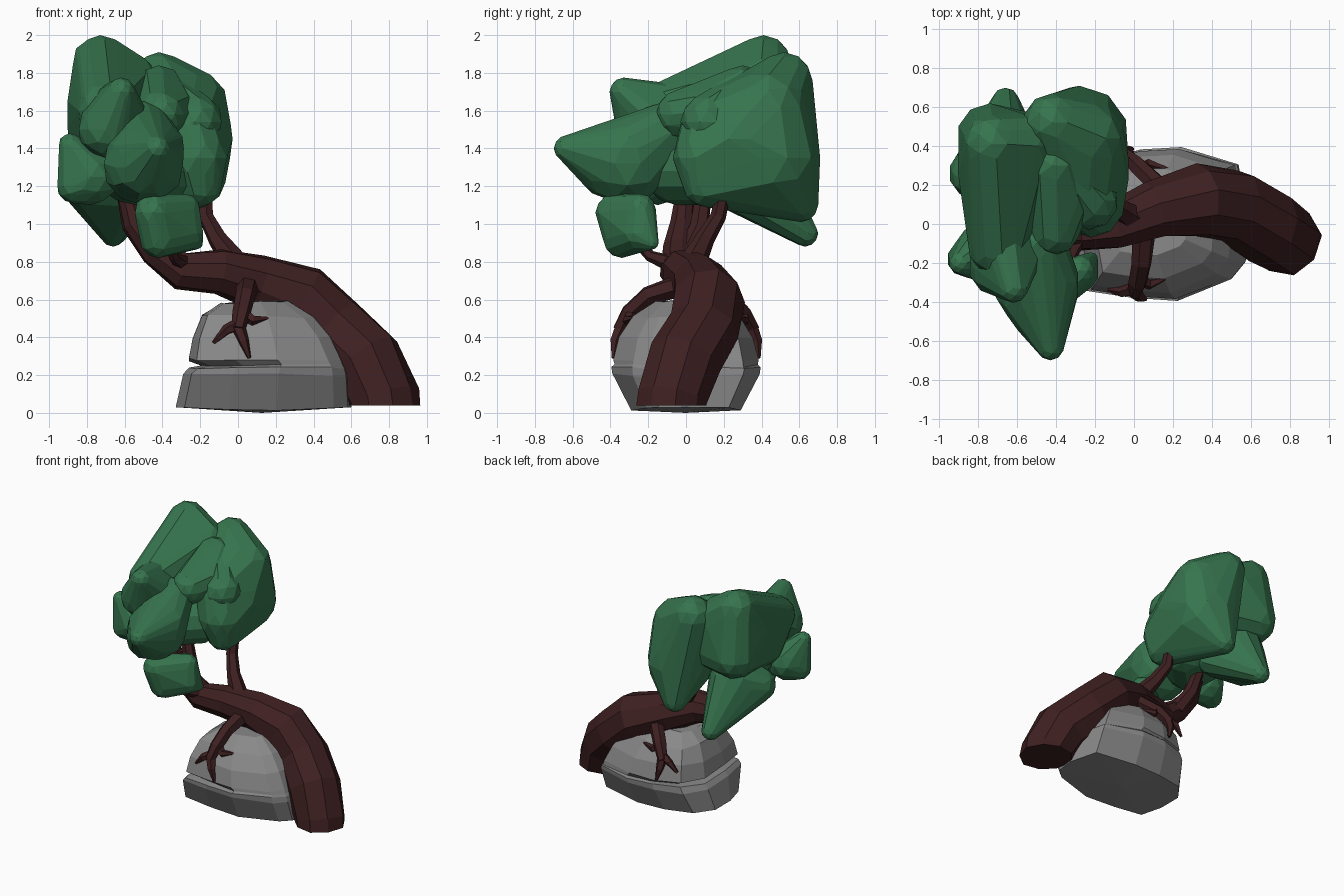
import bpy
import bmesh
import math
import random
from mathutils import Vector

random.seed(4)

default = bpy.data.objects.get("Cube")
if default:
    bpy.data.objects.remove(default, do_unlink=True)


def material(name, colour):
    mat = bpy.data.materials.new(name)
    mat.use_nodes = True
    rgba = (*colour, 1)
    mat.diffuse_color = rgba
    mat.node_tree.nodes["Principled BSDF"].inputs["Base Color"].default_value = rgba
    return mat


LEAF = material("leaf green", (.037, .175, .076))
BARK = material("dark bark", (.048, .014, .015))
STONE = material("grey stone", (.25, .25, .25))


def finish(name, bm, mat):
    bmesh.ops.recalc_face_normals(bm, faces=bm.faces)
    mesh = bpy.data.meshes.new(name)
    bm.to_mesh(mesh)
    bm.free()
    mesh.materials.append(mat)
    obj = bpy.data.objects.new(name, mesh)
    bpy.context.collection.objects.link(obj)


def loft(bm, rings):
    """Skin a list of equally long vertex rings and cap both ends."""
    for low, high in zip(rings, rings[1:]):
        for i in range(len(low)):
            j = (i + 1) % len(low)
            bm.faces.new((low[i], low[j], high[j], high[i]))
    bm.faces.new(rings[0][::-1])
    bm.faces.new(rings[-1])


def limb(name, path, radii, sides=6, cut=None):
    """Tapered faceted tube along a path, optionally sliced flat at a height."""
    bm = bmesh.new()
    pts = [Vector(p) for p in path]
    rings = []
    tangent = (pts[1] - pts[0]).normalized()
    side = tangent.orthogonal().normalized()
    for i, (p, r) in enumerate(zip(pts, radii)):
        ahead = pts[min(i + 1, len(pts) - 1)] - pts[max(i - 1, 0)]
        ahead.normalize()
        side = tangent.rotation_difference(ahead) @ side
        tangent = ahead
        other = tangent.cross(side)
        ring = []
        for k in range(sides):
            a = math.tau * k / sides
            rr = r * random.uniform(.96, 1.06)
            ring.append(bm.verts.new(p + rr * (math.cos(a) * side + math.sin(a) * other)))
        rings.append(ring)
    loft(bm, rings)
    if cut is not None:
        geom = bm.verts[:] + bm.edges[:] + bm.faces[:]
        bmesh.ops.bisect_plane(bm, geom=geom, plane_co=(0, 0, cut),
                               plane_no=(0, 0, 1), clear_inner=True)
        bmesh.ops.holes_fill(bm, edges=[e for e in bm.edges if e.is_boundary])
    finish(name, bm, BARK)


def unit_ball():
    bm = bmesh.new()
    bmesh.ops.create_icosphere(bm, subdivisions=2, radius=1)
    points = [v.co.copy() for v in bm.verts]
    bm.free()
    return points


BALL = unit_ball()


def foliage(name, *balls):
    """Taut faceted skin stretched around balls given as x, y, z, radius."""
    bm = bmesh.new()
    for *centre, radius in balls:
        for d in BALL:
            bm.verts.new(Vector(centre) + d * radius)
    bmesh.ops.convex_hull(bm, input=bm.verts[:])
    bmesh.ops.delete(bm, geom=[v for v in bm.verts if not v.link_faces], context="VERTS")
    finish(name, bm, LEAF)


# Boulder: blocky strata with a crack that fades away from the left end
def boulder():
    bm = bmesh.new()
    outline = [(1, 0), (.96, -.5), (.8, -.72), (.15, -1), (-.4, -.96), (-.9, -.88),
               (-1, -.3), (-1, .35), (-.78, .8), (-.3, .97), (.2, 1), (.88, .78)]
    strata = [  # height, left x, right x, half depth, crack depth
        (.03, -.33, .6, .29, 0), (.2, -.29, .59, .39, 0), (.24, -.26, .58, .395, 0),
        (.25, -.26, .57, .39, .05), (.28, -.26, .56, .385, 0), (.4, -.24, .5, .355, 0),
        (.51, -.19, .41, .28, 0), (.585, -.09, .27, .16, 0)]
    rings = []
    for z, left, right, depth, crack in strata:
        ring = []
        for u, v in outline:
            x = (left + right) / 2 + u * (right - left) / 2
            inset = crack * max(0, .4 - u)
            lift = random.uniform(-.01, .01)
            if z == strata[0][0]:
                lift = .02 * abs(u) - .02
            ring.append(bm.verts.new((x + inset, v * (depth - inset), z + lift)))
        rings.append(ring)
    loft(bm, rings)
    # shallow point under the base
    base = min(bm.faces, key=lambda f: f.calc_center_median().z)
    hub = bmesh.ops.poke(bm, faces=[base])["verts"][0]
    hub.co.z = 0
    finish("boulder", bm, STONE)


boulder()

# Leaning trunk and its branches
limb("trunk",
     [(.79, -.09, -.12), (.765, -.07, .08), (.68, -.01, .28), (.51, .09, .44),
      (.34, .12, .6), (.1, .07, .69), (-.1, -.01, .75), (-.3, -.04, .755),
      (-.44, -.04, .86), (-.55, -.02, 1), (-.6, 0, 1.2)],
     [.19, .19, .2, .195, .185, .145, .12, .1, .085, .065, .05], sides=9, cut=.04)
limb("back_branch",
     [(-.02, .04, .8), (-.11, .1, .92), (-.17, .17, 1.04), (-.17, .21, 1.22)],
     [.07, .05, .042, .035])
limb("front_branch",
     [(-.28, -.05, .78), (-.34, -.19, .83), (-.38, -.3, .95)], [.05, .03, .025])
limb("upper_branch",
     [(-.4, 0, .83), (-.48, .07, .98), (-.54, .1, 1.2)], [.06, .05, .04])


# Clawed roots gripping the boulder on both sides
def root(label, side, lean):
    def place(path):
        return [(x + lean * (.3 - y), side * y, z) for x, y, z in path]
    limb(label + "_root", place([(.05, .04, .67), (.04, .2, .62), (.02, .3, .53),
                                 (0, .355, .44)]), [.06, .052, .048, .037])
    claws = {
        "outer": [(.01, .33, .47), (-.06, .35, .44), (-.13, .34, .37)],
        "lower": [(0, .34, .46), (.03, .375, .38), (.06, .385, .29)],
        "inner": [(.02, .28, .53), (.08, .31, .49), (.16, .28, .5)]}
    for claw, path in claws.items():
        limb(f"{label}_root_{claw}_claw", place(path), [.037, .028, .01], sides=5)


root("front", -1, 0)
root("back", 1, .8)

# Foliage masses
foliage("large_back_foliage", (-.42, .52, 1.76, .15), (-.25, .44, 1.62, .2),
        (-.28, .46, 1.35, .25), (-.33, .61, 1.1, .09), (-.22, .1, 1.35, .17),
        (-.2, .1, 1.21, .12), (-.27, .14, 1.52, .17), (-.2, .28, 1.45, .18))
foliage("upper_middle_foliage", (-.42, .3, 1.69, .15), (-.41, -.03, 1.58, .13),
        (-.36, .12, 1.6, .14))
foliage("upper_side_foliage", (-.36, .28, 1.66, .13), (-.23, .12, 1.54, .15))
foliage("crown_foliage", (-.73, .41, 1.85, .15), (-.74, .45, 1.5, .17),
        (-.7, -.12, 1.6, .15), (-.68, 0, 1.4, .15), (-.58, .4, 1.73, .17),
        (-.52, .4, 1.5, .17), (-.76, .3, 1.65, .15))
foliage("upper_front_foliage", (-.62, -.33, 1.7, .075), (-.7, -.22, 1.5, .15),
        (-.6, -.1, 1.5, .15), (-.68, -.05, 1.62, .12))
foliage("pointed_front_foliage", (-.43, -.63, 1.4, .07), (-.5, -.31, 1.32, .22),
        (-.42, -.3, 1.4, .14), (-.5, -.1, 1.5, .15), (-.5, -.42, 1.3, .16))
foliage("side_foliage", (-.89, -.2, 1.42, .06), (-.87, -.18, 1.2, .09),
        (-.78, -.15, 1.25, .15))
foliage("low_front_foliage", (-.42, -.34, .92, .1), (-.45, -.38, 1.06, .1),
        (-.27, -.25, .95, .09), (-.28, -.24, 1.08, .08), (-.22, -.18, .9, .035))
foliage("low_back_foliage", (-.66, .63, .95, .07), (-.82, .26, 1.22, .13),
        (-.68, .35, 1.25, .2), (-.55, .25, 1.2, .13))
foliage("core_foliage", (-.58, .08, 1.35, .22), (-.55, -.05, 1.28, .18),
        (-.4, .1, 1.28, .18))
